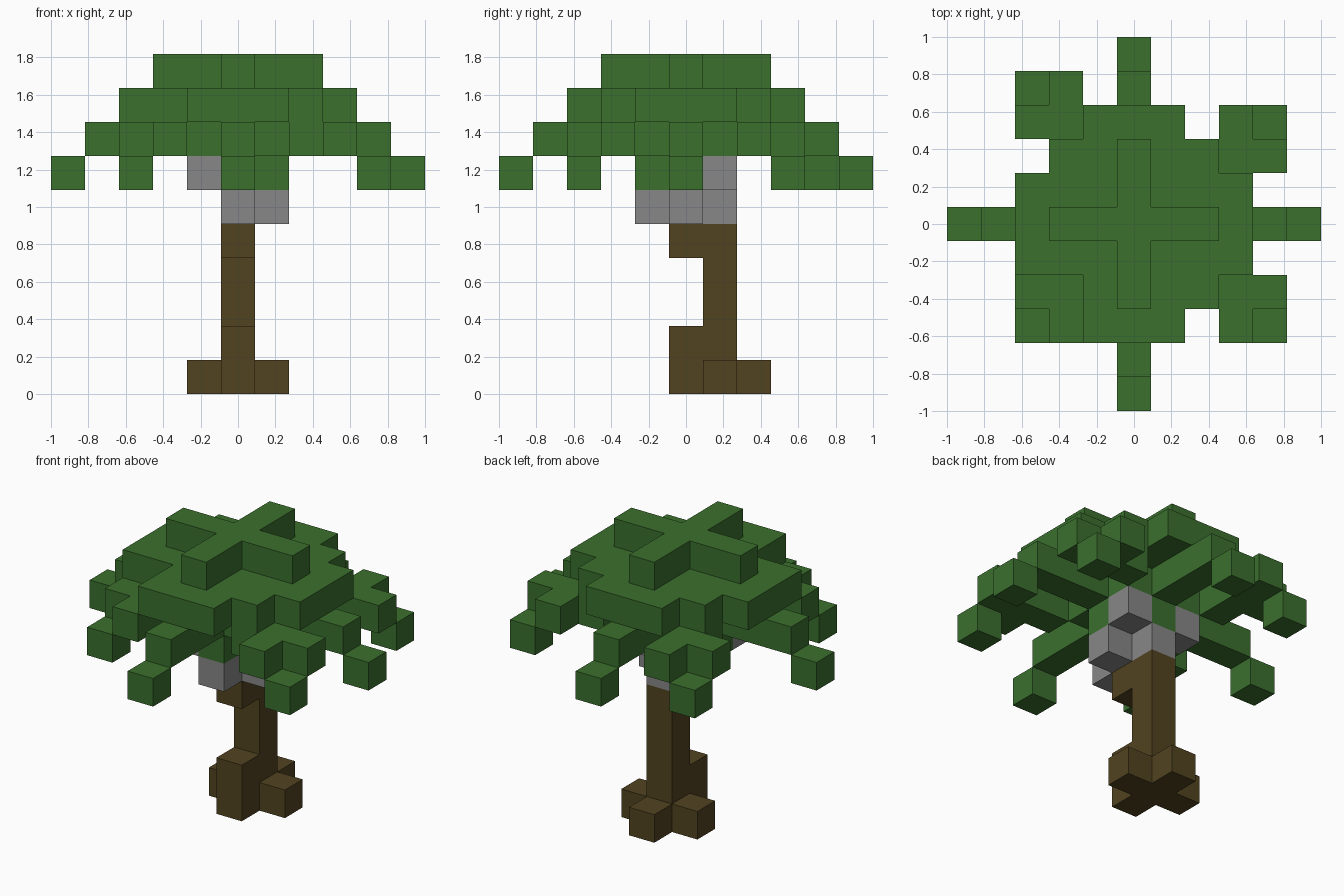
import bpy
import bmesh
from mathutils import Vector

cube = bpy.data.objects.get("Cube")
if cube:
    bpy.data.objects.remove(cube, do_unlink=True)

UNIT = 2 / 11  # edge of one block


def material(name, rgb):
    mat = bpy.data.materials.new(name)
    mat.use_nodes = True
    mat.diffuse_color = (*rgb, 1)
    bsdf = mat.node_tree.nodes["Principled BSDF"]
    bsdf.inputs["Base Color"].default_value = (*rgb, 1)
    bsdf.inputs["Roughness"].default_value = 0.9
    return mat


LEAF = material("leaf green", (0.043, 0.162, 0.027))
BARK = material("bark brown", (0.084, 0.057, 0.015))
STONE = material("branch grey", (0.242, 0.242, 0.242))


def box(x0, x1, y0, y1, z0, z1=None):
    """All block cells in an inclusive range."""
    z1 = z0 if z1 is None else z1
    return {(x, y, z) for x in range(x0, x1 + 1)
            for y in range(y0, y1 + 1) for z in range(z0, z1 + 1)}


def plus(reach, z, cx=0, cy=0):
    """A one-block-wide cross in one layer."""
    return (box(cx - reach, cx + reach, cy, cy, z)
            | box(cx, cx, cy - reach, cy + reach, z))


# Trunk with spreading roots and a forward kink
trunk = plus(1, 0, cy=1) | box(0, 0, 0, 1, 1) | box(0, 0, 1, 1, 2, 3) | box(0, 0, 0, 1, 4)

# Branches forking out beneath the leaves
branches = box(0, 0, -1, 1, 5) | {(1, 0, 5), (1, 1, 6), (-1, 1, 6), (-1, -1, 6)}

# Crown: core, cross-shaped arms and rounded upper layers
crown = plus(1, 6) | box(-1, 1, -1, 1, 7) | plus(4, 7)
crown |= box(-2, 2, -2, 2, 8) | box(-3, 3, -1, 1, 8) | box(-1, 1, -3, 3, 8)
crown -= {(-2, -2, 8)}
crown |= plus(2, 9)

# Hanging tips at the ends of the four arms
tips = {(5, 0, 6), (-5, 0, 6), (0, 5, 6), (0, -5, 6)}

# Corner clumps: three blocks around a lower hanging tip
for x, y in ((-3, 4), (4, 3), (-3, -3), (4, -3)):
    sx, sy = (1 if x > 0 else -1), (1 if y > 0 else -1)
    crown |= {(x - sx, y, 7), (x, y - sy, 7), (x - sx, y - sy, 7)}
    crown.add((2 * sx, 2 * sy, 7))
    tips.add((x, y, 6))

ALL = trunk | branches | crown | tips


def build(name, cells, mat):
    """Skin a set of cells, keeping only the exposed block faces."""
    bm = bmesh.new()
    for cell in sorted(cells):
        centre = Vector(cell) + Vector((0, 0, 0.5))
        for axis in range(3):
            for sign in (-1, 1):
                n = Vector((0, 0, 0))
                n[axis] = sign
                if tuple(int(c + d) for c, d in zip(cell, n)) in ALL:
                    continue
                u = Vector((0, 0, 0))
                u[(axis + 1) % 3] = 0.5
                v = n.cross(u)
                mid = centre + n / 2
                corners = (mid - u - v, mid + u - v, mid + u + v, mid - u + v)
                bm.faces.new([bm.verts.new(p * UNIT) for p in corners])
    bmesh.ops.remove_doubles(bm, verts=bm.verts, dist=0.001)
    # Merge coplanar block faces into clean flat faces
    bmesh.ops.dissolve_limit(bm, angle_limit=0.02, verts=bm.verts, edges=bm.edges)
    mesh = bpy.data.meshes.new(name)
    bm.to_mesh(mesh)
    bm.free()
    mesh.materials.append(mat)
    obj = bpy.data.objects.new(name, mesh)
    bpy.context.collection.objects.link(obj)


build("trunk", trunk, BARK)
build("branches", branches, STONE)
build("crown", crown, LEAF)
build("hanging_tips", tips, LEAF)
